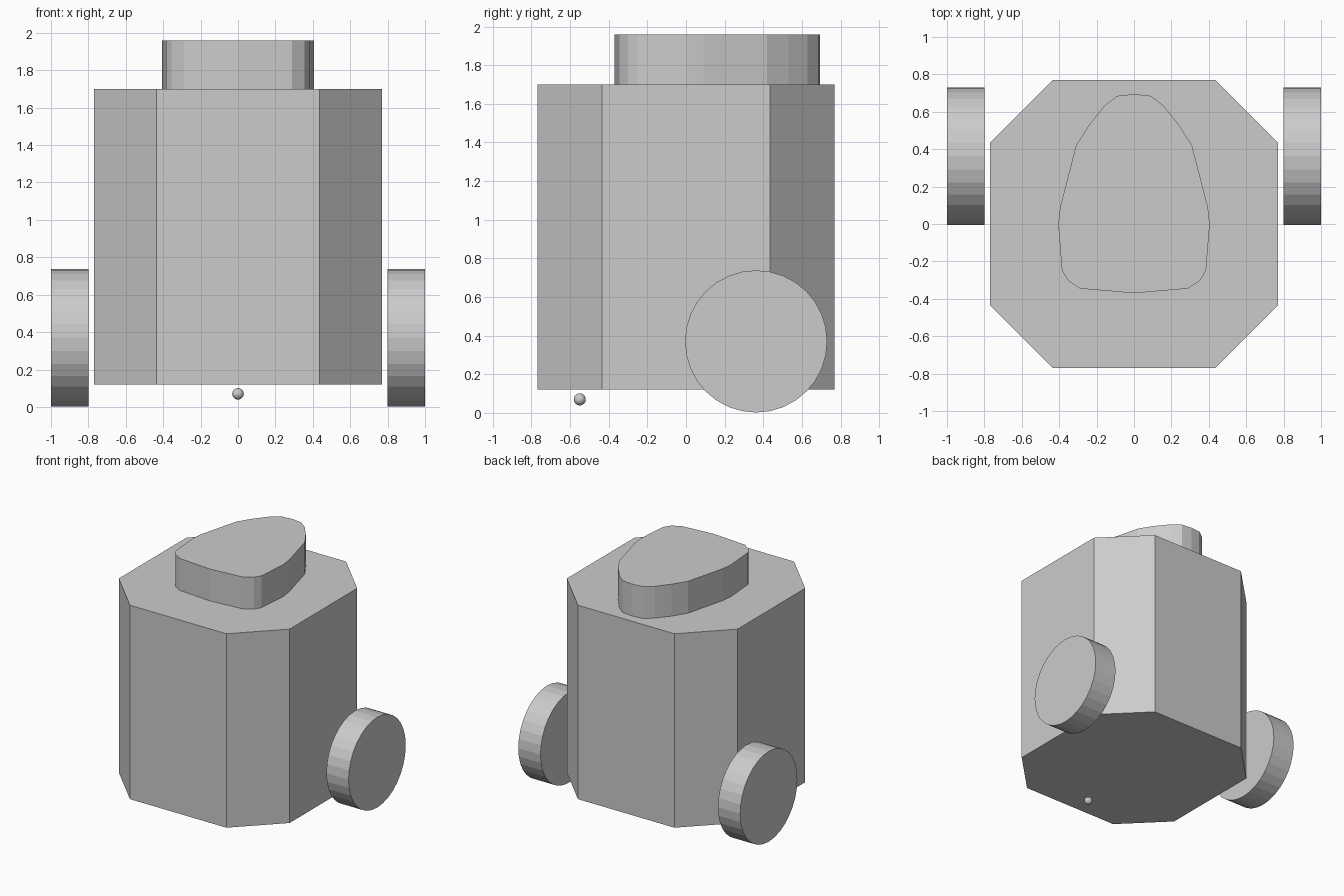
import bpy, bmesh
from math import pi

if "Cube" in bpy.data.objects:
    bpy.data.objects.remove(bpy.data.objects["Cube"])


def prism(name, outline, z0, z1):
    """Extrude a closed XY outline between two heights."""
    bm = bmesh.new()
    base = bm.faces.new([bm.verts.new((x, y, z0)) for x, y in outline])
    top = bmesh.ops.extrude_face_region(bm, geom=[base])
    verts = [v for v in top["geom"] if isinstance(v, bmesh.types.BMVert)]
    bmesh.ops.translate(bm, verts=verts, vec=(0, 0, z1 - z0))
    if base not in bm.faces[:]:
        bm.faces.new([v for v in bm.verts if v not in verts])
    bmesh.ops.recalc_face_normals(bm, faces=bm.faces[:])
    mesh = bpy.data.meshes.new(name)
    bm.to_mesh(mesh)
    bm.free()
    obj = bpy.data.objects.new(name, mesh)
    bpy.context.collection.objects.link(obj)
    return obj


# Octagonal body
a, b = 0.77, 0.435
prism("body", [(a, -b), (a, b), (b, a), (-b, a),
               (-a, b), (-a, -b), (-b, -a), (b, -a)], 0.12, 1.70)

# Egg-shaped head, mirrored from its right half
half = [(0.29, -0.345), (0.355, -0.30), (0.385, -0.25), (0.405, 0.0),
        (0.395, 0.09), (0.31, 0.42), (0.24, 0.53), (0.16, 0.63), (0.09, 0.685)]
outline = [(0, -0.37)] + half + [(0, 0.695)] + [(-x, y) for x, y in reversed(half)]
prism("head", outline, 1.70, 1.96)

# Side wheels
for side, s in (("left", -1), ("right", 1)):
    bpy.ops.mesh.primitive_cylinder_add(vertices=32, radius=0.368, depth=0.2,
                                        location=(s * 0.9, 0.363, 0.37),
                                        rotation=(0, pi / 2, 0))
    bpy.context.object.name = side + "_wheel"

# Small caster ball under the front
bpy.ops.mesh.primitive_uv_sphere_add(segments=32, ring_count=16, radius=0.031,
                                     location=(0, -0.55, 0.07))
bpy.context.object.name = "caster_ball"
bpy.ops.object.shade_smooth_by_angle()
